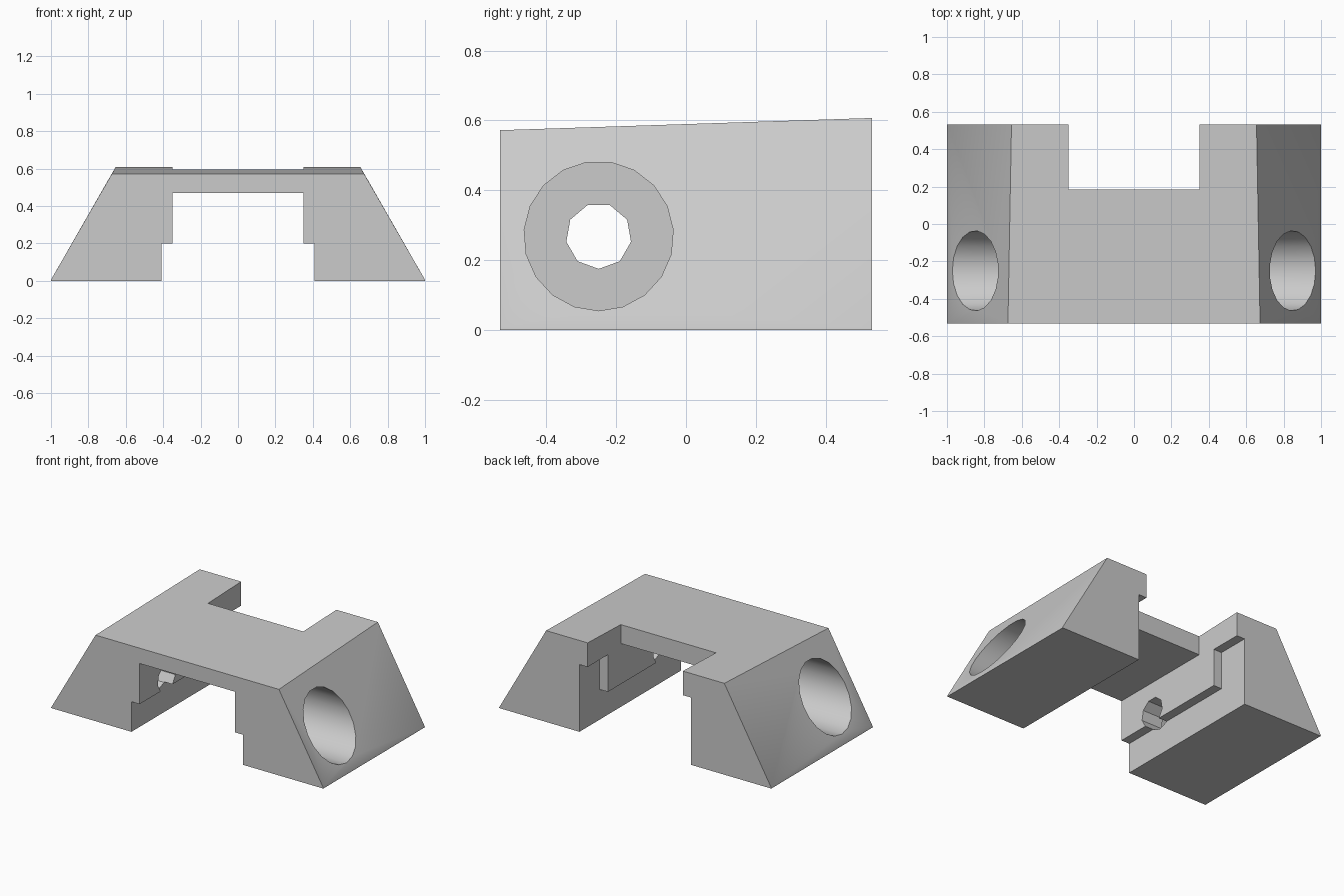
import bpy, bmesh, math
from mathutils import Matrix

cube = bpy.data.objects.get("Cube")
if cube:
    bpy.data.objects.remove(cube, do_unlink=True)

grey = bpy.data.materials.new("light_grey")
grey.use_nodes = True
COLOUR = (0.6, 0.6, 0.6, 1)
grey.diffuse_color = COLOUR
grey.node_tree.nodes["Principled BSDF"].inputs["Base Color"].default_value = COLOUR

HALF_DEPTH = 0.533
AXIS_Y, AXIS_Z = -0.25, 0.269


def make_object(name, bm):
    bmesh.ops.recalc_face_normals(bm, faces=bm.faces)
    mesh = bpy.data.meshes.new(name)
    bm.to_mesh(mesh)
    bm.free()
    mesh.materials.append(grey)
    obj = bpy.data.objects.new(name, mesh)
    bpy.context.collection.objects.link(obj)
    return obj


def loft(name, front, back):
    """Join a front section to a back section, both lists of (x, z)."""
    bm = bmesh.new()
    a = [bm.verts.new((x, -HALF_DEPTH, z)) for x, z in front]
    b = [bm.verts.new((x, HALF_DEPTH, z)) for x, z in back]
    bm.faces.new(a)
    bm.faces.new(b[::-1])
    for i in range(len(a)):
        j = (i + 1) % len(a)
        bm.faces.new((a[i], a[j], b[j], b[i]))
    return make_object(name, bm)


def box(name, lo, hi):
    bm = bmesh.new()
    bmesh.ops.create_cube(bm, size=1)
    for v in bm.verts:
        v.co = [l + (c + 0.5) * (h - l) for l, c, h in zip(lo, v.co, hi)]
    return make_object(name, bm)


def bore(name, radius, sides, x0, x1):
    """Cylinder along x with one corner pointing straight down."""
    bm = bmesh.new()
    ring = []
    for i in range(sides):
        t = 2 * math.pi * i / sides
        ring.append(bm.verts.new((x0, AXIS_Y + radius * math.sin(t),
                                  AXIS_Z - radius * math.cos(t))))
    cap = bm.faces.new(ring)
    far = bmesh.ops.extrude_face_region(bm, geom=[cap])["geom"]
    moved = [g for g in far if isinstance(g, bmesh.types.BMVert)]
    bmesh.ops.translate(bm, verts=moved, vec=(x1 - x0, 0, 0))
    return make_object(name, bm)


def section(top_x, top_z):
    """Trapezoid with a stepped channel under it."""
    half = [(top_x, top_z), (1, 0.005), (1, 0), (0.41, 0),
            (0.41, 0.2), (0.35, 0.2), (0.35, 0.47)]
    return half + [(-x, z) for x, z in reversed(half)]


# Wedge-topped body
body = loft("mount_body", section(0.674, 0.572), section(0.655, 0.607))

# Rear notch, rear wall recesses, screw holes and counterbores
cutters = [box("notch_cutter", (-0.35, 0.185, 0.3), (0.35, 0.7, 0.8))]
for s in (-1, 1):
    xs = sorted((s * 0.3, s * 0.41))
    cutters += [
        box("recess_cutter", (xs[0], 0.32, 0.1), (xs[1], 0.7, 0.447)),
        bore("counterbore_cutter", 0.214, 19, s * 0.5, s * 1.2),
        bore("screw_hole_cutter", 0.094, 9, s * 0.2, s * 0.6),
    ]
for cutter in cutters:
    cutter.hide_render = True
    mod = body.modifiers.new(cutter.name, "BOOLEAN")
    mod.operation, mod.solver, mod.object = "DIFFERENCE", "EXACT", cutter

# Bake the cuts and drop the cutters
graph = bpy.context.evaluated_depsgraph_get()
baked = bpy.data.meshes.new_from_object(body.evaluated_get(graph))
body.modifiers.clear()
body.data = baked
for cutter in cutters:
    bpy.data.objects.remove(cutter, do_unlink=True)

# Smooth bores, sharp edges elsewhere
bpy.ops.object.select_all(action="DESELECT")
body.select_set(True)
bpy.context.view_layer.objects.active = body
bpy.ops.object.shade_smooth_by_angle(angle=math.radians(30))
